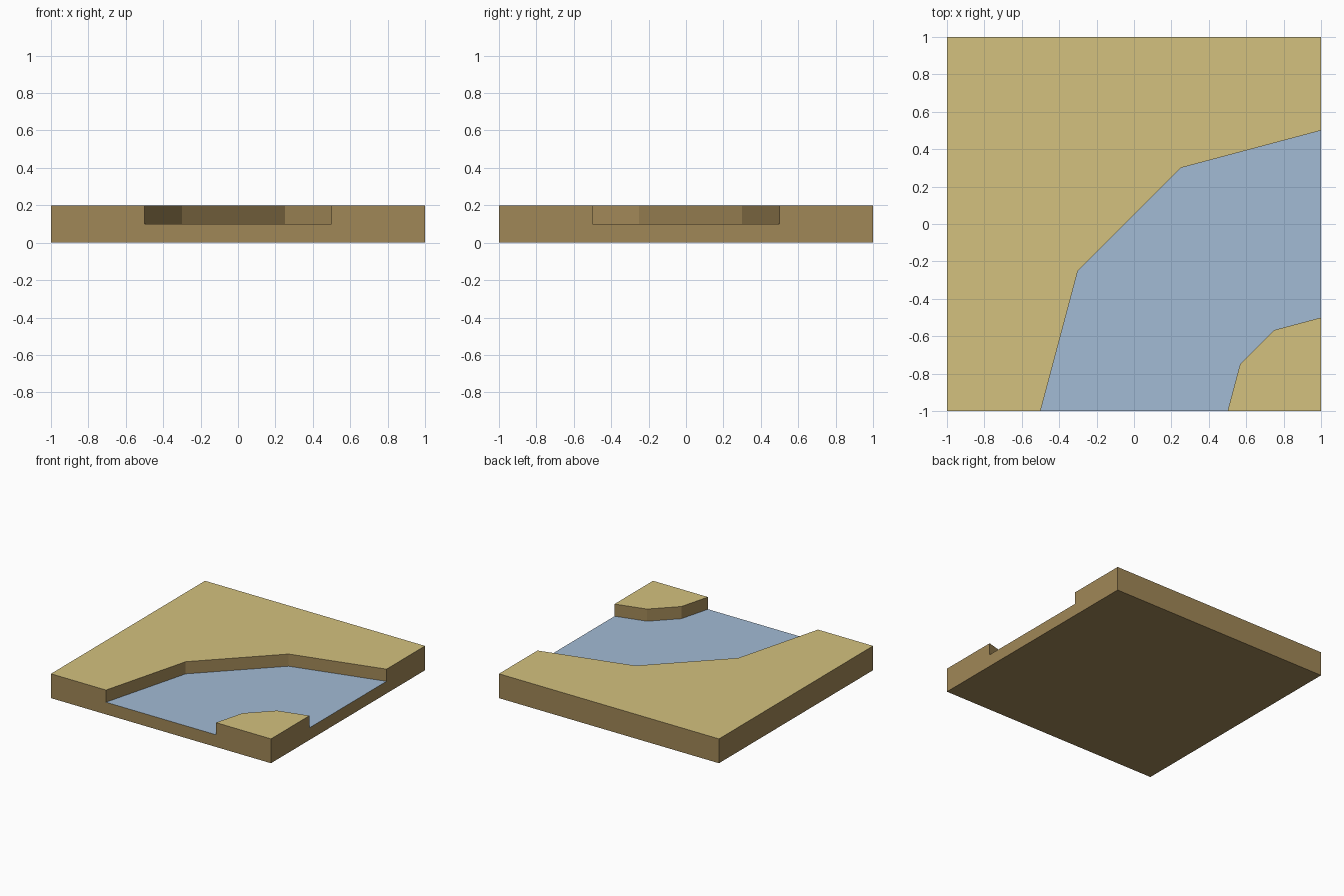
import bpy
import bmesh

cube = bpy.data.objects.get("Cube")
if cube:
    bpy.data.objects.remove(cube, do_unlink=True)


def srgb(r, g, b):
    lin = [((c / 255 + 0.055) / 1.055) ** 2.4 for c in (r, g, b)]
    return (*lin, 1.0)


def material(name, color):
    mat = bpy.data.materials.new(name)
    mat.use_nodes = True
    mat.diffuse_color = color
    mat.node_tree.nodes["Principled BSDF"].inputs["Base Color"].default_value = color
    return mat


def prism(name, outline, bottom, top):
    """Extrude a flat outline upwards into a closed solid."""
    bm = bmesh.new()
    face = bm.faces.new([bm.verts.new((x, y, bottom)) for x, y in outline])
    result = bmesh.ops.extrude_face_region(bm, geom=[face], use_keep_orig=True)
    for v in result["geom"]:
        if isinstance(v, bmesh.types.BMVert):
            v.co.z = top
    bmesh.ops.recalc_face_normals(bm, faces=bm.faces)
    mesh = bpy.data.meshes.new(name)
    bm.to_mesh(mesh)
    bm.free()
    obj = bpy.data.objects.new(name, mesh)
    bpy.context.collection.objects.link(obj)
    return obj


def across_diagonal(points):
    return [(-y, -x) for x, y in reversed(points)]


TOP, WATER = 0.2, 0.1

# Square ground block
ground = prism("river_bend_tile", [(-1, -1), (1, -1), (1, 1), (-1, 1)], 0, TOP)
for mat in (
    material("earth", srgb(160, 135, 87)),
    material("sand", srgb(212, 193, 126)),
    material("water", srgb(162, 187, 213)),
):
    ground.data.materials.append(mat)

# River channel, symmetric about the tile diagonal, running past both edges
outer = [(-0.54, -1.15), (-0.3, -0.25)]
inner = [(0.567, -0.75), (0.46, -1.15)]
channel = prism(
    "channel_cutter",
    outer + across_diagonal(outer) + across_diagonal(inner) + inner,
    WATER, TOP + 0.1,
)
channel.hide_render = True

cut = ground.modifiers.new("channel", "BOOLEAN")
cut.operation = "DIFFERENCE"
cut.solver = "EXACT"
cut.object = channel
bpy.context.view_layer.objects.active = ground
bpy.ops.object.modifier_apply(modifier=cut.name)
bpy.data.objects.remove(channel, do_unlink=True)

# Banks are sand, the channel floor is water, everything else is earth
for face in ground.data.polygons:
    face.material_index = 0
    if face.normal.z > 0.9:
        face.material_index = 1 if face.center.z > (TOP + WATER) / 2 else 2
